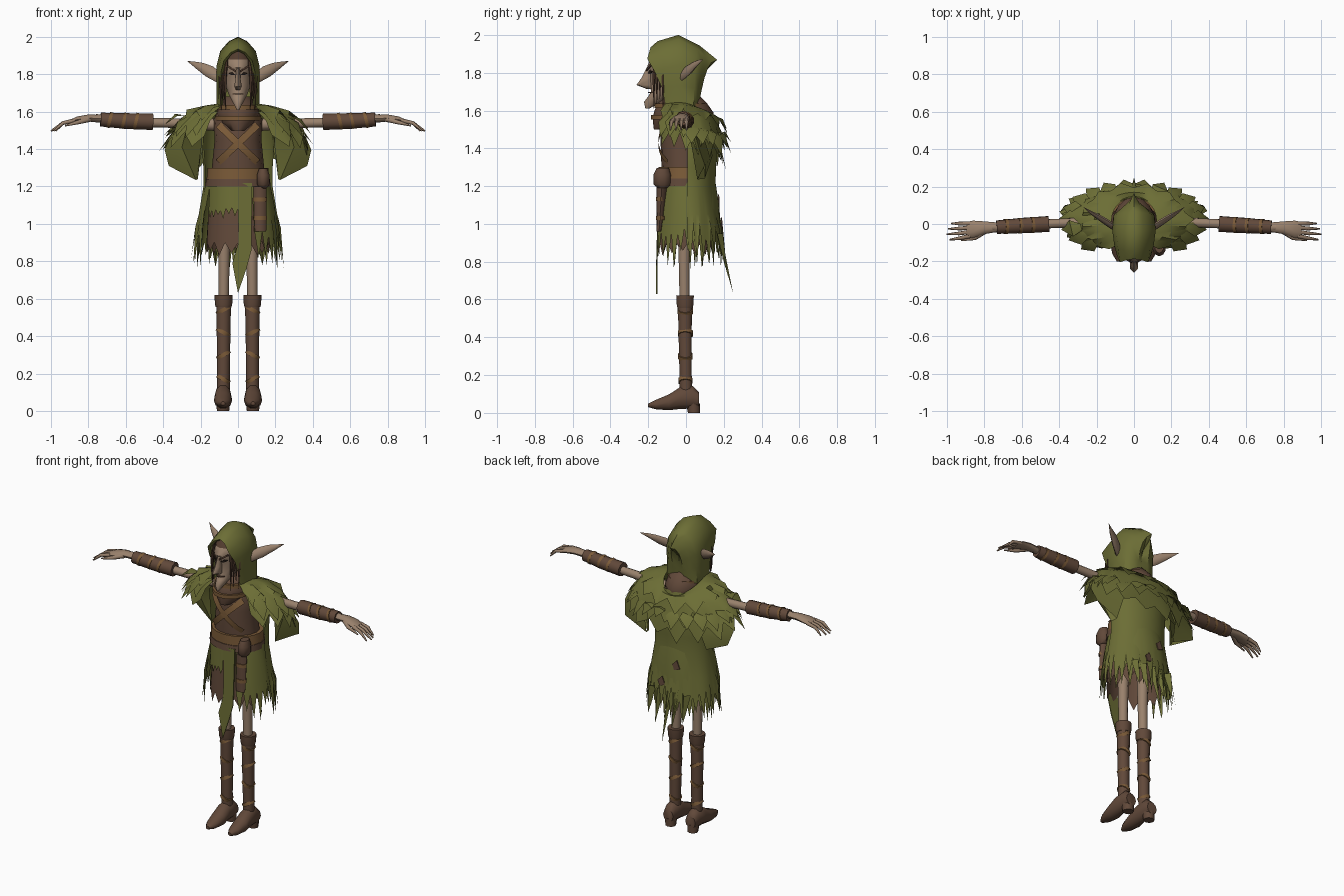
import bpy, bmesh, random
from math import sin, cos, pi, radians, sqrt
from mathutils import Vector as V

if "Cube" in bpy.data.objects:
    bpy.data.objects.remove(bpy.data.objects["Cube"])
random.seed(4)
made = []


def colour(name, r, g, b):
    m = bpy.data.materials.new(name)
    m.use_nodes = True
    m.diffuse_color = (r, g, b, 1)
    bsdf = m.node_tree.nodes["Principled BSDF"]
    bsdf.inputs["Base Color"].default_value = (r, g, b, 1)
    bsdf.inputs["Roughness"].default_value = 0.9
    return m


GREEN = colour("moss green cloth", .15, .155, .036)
BROWN = colour("dark brown leather", .12, .066, .042)
TAN = colour("tan strap", .2, .105, .04)
SKIN = colour("weathered skin", .32, .22, .15)
HAIR = colour("hair brown", .085, .045, .028)
DARK = colour("eye dark", .02, .013, .01)


def skin(name, rows, mat, closed=True):
    """Join rows of points with quads; closed rows become a capped solid."""
    bm = bmesh.new()
    grid = [[bm.verts.new(p) for p in row] for row in rows]
    n = len(grid[0])
    for a, b in zip(grid, grid[1:]):
        for i in range(n if closed else n - 1):
            j = (i + 1) % n
            bm.faces.new((a[i], a[j], b[j], b[i]))
    if closed:
        bm.faces.new(grid[0])
        bm.faces.new(grid[-1])
    bmesh.ops.remove_doubles(bm, verts=bm.verts, dist=1e-5)
    bmesh.ops.recalc_face_normals(bm, faces=bm.faces)
    me = bpy.data.meshes.new(name)
    bm.to_mesh(me)
    bm.free()
    me.materials.append(mat)
    ob = bpy.data.objects.new(name, me)
    bpy.context.collection.objects.link(ob)
    made.append(ob)


def circle(n):
    return [2 * pi * i / n for i in range(n)]


def tube(name, pts, radii, mat, n=10):
    pts = [V(p) for p in pts]
    if pts[0].z > pts[-1].z:
        pts, radii = pts[::-1], radii[::-1]
    rows = []
    for i, p in enumerate(pts):
        d = pts[min(i + 1, len(pts) - 1)] - pts[max(i - 1, 0)]
        q = V((0, 0, 1)).rotation_difference(d)
        rows.append([p + q @ V((cos(a), sin(a), 0)) * radii[i] for a in circle(n)])
    skin(name, rows, mat)


def stack(name, levels, mat, n=16, x=0):
    """Horizontal ovals: height, half width, front y, back y."""
    skin(name, [[(x + w * sin(a), (f + b) / 2 - (b - f) / 2 * cos(a), z)
                 for a in circle(n)] for z, w, f, b in levels], mat)


def plate(name, pts, mat):
    """Thin flat piece; thickness runs along y."""
    skin(name, [[(x, y + o, z) for x, y, z in pts] for o in (-.003, .003)], mat)


def cloth(name, rows, a0, a1, n, jag, mat, flare=.08, cy=.02):
    """Wrapped sheet with a torn hem. Rows: height, half width, depth, drop at back.
    Angles run from the front (0) round the left side."""
    out = []
    for k, (z, rx, ry, drop) in enumerate(rows):
        row, last = [], k == len(rows) - 1
        for i in range(n + 1):
            t = radians(a0 + (a1 - a0) * i / n)
            s, dz = 1, drop * ((1 - cos(t)) / 2) ** 3
            if last:
                dz += jag * random.uniform(.4, 1) if i % 2 else -jag * random.uniform(0, .4)
                s = 1 + flare * random.random() * (i % 2)
            row.append((rx * s * sin(t), cy - ry * s * cos(t), z - dz))
        out.append(row)
    skin(name, out, mat, False)


# Body and collar
stack("tunic_body", [(1.18, .145, -.125, .11), (1.3, .14, -.13, .11), (1.45, .125, -.135, .11),
                     (1.56, .13, -.13, .12), (1.63, .09, -.1, .1)], BROWN)
stack("neck_scarf", [(1.5, .05, -.17, .1), (1.54, .1, -.175, .14), (1.59, .118, -.17, .145),
                     (1.64, .1, -.15, .11), (1.68, .07, -.1, .07)], BROWN)
for i, (z, w, front, back) in enumerate(((1.565, .122, -.186, .13), (1.625, .115, -.168, .11))):
    stack(f"scarf_band_{i}", [(z - .012, w, front, back), (z + .012, w, front, back)], TAN)
stack("belt", [(1.24, .168, -.145, .135), (1.3, .162, -.145, .135)], TAN)
stack("lower_belt", [(1.2, .174, -.153, .14), (1.24, .171, -.149, .14)], BROWN)

# Crossed chest straps hugging the tunic
for side in (-1, 1):
    rows = []
    for i in range(9):
        x = -.105 + .21 * i / 8
        z = 1.53 - .2 * i / 8
        y = -.012 - .134 * sqrt(1 - (x / .138) ** 2)
        rows.append([(side * (x + s * .012), y, z + s * .014) for s in (-1, 1)])
    skin("chest_strap_left" if side > 0 else "chest_strap_right", rows, TAN, False)

# Tunic skirt, green skirt and cape
cloth("tunic_skirt", [(1.22, .145, .125, 0), (1.05, .16, .14, 0), (.89, .17, .15, 0)],
      0, 360, 30, .06, BROWN, .03, 0)
cloth("front_apron", [(1.22, .166, .145, 0), (1.15, .168, .15, 0), (1.07, .172, .157, 0)],
      -66, 0, 12, .045, GREEN, 0, 0)
cloth("outer_skirt", [(1.22, .17, .146, 0), (1.1, .195, .165, 0), (.93, .22, .175, 0)],
      24, 300, 46, .17, GREEN, .1, .01)
cape_rows = [(1.58, .14, .12, 0), (1.5, .2, .145, 0), (1.3, .185, .14, 0), (1.2, .185, .135, 0),
             (1.05, .21, .155, 0), (.92, .23, .175, 0)]
cloth("back_cape", cape_rows, 85, 290, 36, .17, GREEN, .12)
for i, (x, low) in enumerate(((-.12, .77), (-.05, .72), (0, .63), (.07, .73), (.13, .78))):
    skin(f"cape_tatter_{i}", [[(x - .03, .165, .95), (x, .195, .95), (x + .03, .165, .95)],
                              [(x - .014, .19, .84), (x, .208, .84), (x + .014, .19, .84)],
                              [(x, .25 - (low - .63) * .3, low)] * 3], GREEN, False)
plate("front_tail", [(0, -.147, 1.22), (.075, -.138, 1.22), (.072, -.152, .86), (.045, -.155, .76),
                     (0, -.155, .63), (-.03, -.155, .79), (.002, -.152, .9)], GREEN)
for i, (x, y, z) in enumerate(((-.05, .172, 1.12), (.045, .187, 1.0))):
    plate(f"cape_patch_{i}", [(x - .005, y, z + .035), (x + .025, y + .003, z + .005),
                              (x + .012, y + .003, z - .03), (x - .026, y, z - .018)], BROWN)

# Ragged shoulder mantle in overlapping layers
mantle = (("low", [(1.6, .22, .14, .08), (1.55, .31, .155, .1), (1.46, .37, .17, .1)], 29, 28, .08),
          ("middle", [(1.64, .12, .12, .09), (1.62, .2, .145, .07), (1.585, .29, .155, .07),
                      (1.525, .34, .175, .07)], 30, 30, .08),
          ("top", [(1.645, .12, .12, .09), (1.635, .19, .15, .07), (1.6, .28, .175, .07)], 28, 24, .06))
for label, rows, start, n, jag in mantle:
    cloth(f"mantle_{label}", rows, start, 360 - start, n, jag, GREEN, .18)
for i in range(18):
    t = radians(45 + 270 * i / 17)
    d = V((.29 * sin(t), .02 - .16 * cos(t), 1.58 - .05 * (1 - cos(t)) * (cos(t) < 0)))
    w = V((cos(t), sin(t), 0)) * .045
    tip = d + V((.11 * sin(t), -.06 * cos(t), -random.uniform(.04, .13)))
    mid = d.lerp(tip, .5) + V((0, 0, .02))
    skin(f"mantle_leaf_{i}", [[d - w * .4, d, d + w * .4], [mid - w, mid + V((0, 0, .012)), mid + w],
                              [tip, tip, tip]], GREEN, False)

# Hood: arches from brim to drooping back point
arch = [(0, 0), (.42, .06), (.82, .2), (1, .42), (.98, .7), (1, 1)]
stations = [(-.165, 1.925, -.1, 1.63, .08), (-.187, 1.935, -.11, 1.63, .092), (-.15, 1.967, -.09, 1.62, .105),
            (-.04, 2.0, -.03, 1.62, .116), (.07, 1.945, .04, 1.62, .108), (.12, 1.905, .06, 1.63, .075),
            (.165, 1.868, .07, 1.64, .035), (.075, 1.79, .07, 1.65, 0)]
rows = []
for yt, zt, yb, zb, w in stations:
    bulge, bend = (.045, .7) if yt < -.16 else (0, .7 if yt < 0 else .4)
    half = [(w * a, yt + (yb - yt) * v ** bend - bulge * sin(pi * min(1, 2 * v)), zt + (zb - zt) * v)
            for a, v in arch]
    rows.append([(-x, y, z) for x, y, z in half[:0:-1]] + half)
skin("hood", rows, GREEN, False)

# Head
stack("face", [(1.61, .008, -.215, -.195), (1.645, .026, -.222, -.13), (1.675, .042, -.2, -.08),
               (1.7, .055, -.185, -.04), (1.755, .072, -.192, 0), (1.81, .076, -.19, .02),
               (1.835, .076, -.205, .02), (1.87, .07, -.19, .02), (1.92, .05, -.15, .01)], SKIN, 14)
stack("hairline", [(1.88, .072, -.188, .02), (1.922, .054, -.155, .01)], HAIR, 14)
stack("nose", [(1.715, .012, -.21, -.17), (1.735, .024, -.262, -.17), (1.77, .017, -.237, -.17),
               (1.83, .01, -.207, -.17)], SKIN, 6)
stack("mouth", [(1.692, .03, -.2, -.13), (1.698, .03, -.2, -.13)], HAIR)
for side in (-1, 1):
    tag = "left" if side > 0 else "right"
    plate(f"eye_{tag}", [(side * x, y, z) for x, y, z in
          ((.014, -.198, 1.797), (.032, -.192, 1.812), (.052, -.175, 1.806), (.034, -.19, 1.795))], DARK)
    plate(f"eyebrow_{tag}", [(side * x, y, z) for x, y, z in
          ((.01, -.208, 1.82), (.055, -.185, 1.85), (.06, -.18, 1.84), (.012, -.208, 1.81))], HAIR)
    for i in range(4):
        x = side * (.066 + .008 * i)
        y = -.16 + .016 * i
        tube(f"hair_lock_{i}_{tag}", [(x * .9, y, 1.89), (x * 1.06, y - .01, 1.78),
             (x, y - .01, 1.61 + .025 * (i % 3))], (.008, .009, .001), HAIR, 6)
    # Swept-back pointed ear
    rows = []
    for x, y, z, h, d in ((.09, -.025, 1.785, .025, .012), (.125, -.005, 1.8, .042, .018),
                          (.18, .03, 1.825, .036, .016), (.23, .06, 1.85, .018, .009),
                          (.27, .09, 1.87, .001, .001)):
        rows.append([(side * (x + h * .2 * sin(a)), y + d * cos(a) + h * .4 * sin(a), z + h * sin(a))
                     for a in circle(8)])
    skin(f"ear_{tag}", rows, SKIN)

# Limbs, built once per side
for side in (-1, 1):
    tag = "left" if side > 0 else "right"

    def at(x, y, z):
        return (side * x, y, z)

    tube(f"arm_{tag}", [at(.1, .02, 1.53), at(.3, .008, 1.538), at(.48, 0, 1.542), at(.76, -.018, 1.565)],
         (.035, .026, .025, .022), SKIN)
    tube(f"bracer_{tag}", [at(.455, 0, 1.546), at(.6, -.008, 1.55), at(.735, -.017, 1.558)],
         (.044, .042, .037), BROWN)
    for i, x in enumerate((.545, .61, .685)):
        y, z, r = -.012 * (x - .45) / .2, 1.545 + .045 * (x - .455), .047 - .02 * (x - .455)
        tube(f"bracer_band_{i}_{tag}", [at(x - .008, y, z - .002), at(x + .008, y, z + .002)], (r, r), TAN)
    palm = ((.72, -.017, 1.562, .024, .021), (.8, -.02, 1.566, .034, .02), (.86, -.028, 1.558, .046, .017),
            (.895, -.032, 1.547, .043, .012))
    skin(f"hand_{tag}", [[at(x, y + w * cos(a), z + h * sin(a)) for a in circle(10)]
                         for x, y, z, w, h in palm], SKIN)
    for i in range(4):
        y, reach = .002 - .022 * i, (.975, .993, 1.0, .985)[i]
        tube(f"finger_{i}_{tag}", [at(.875, y, 1.552), at(.935, y * 1.2, 1.54), at(reach, y * 1.3, 1.497)],
             (.012, .01, .004), SKIN, 8)
    tube(f"thumb_{tag}", [at(.79, -.035, 1.56), at(.85, -.075, 1.545), at(.925, -.088, 1.525)],
         (.015, .012, .004), SKIN, 8)

    # Folded sleeve flap behind the arm
    skin(f"sleeve_flap_{tag}", [[at(.17, .04, 1.52), at(.27, .0, 1.53), at(.36, .05, 1.47)],
                                [at(.2, .09, 1.39), at(.3, .03, 1.41), at(.392, .07, 1.395)],
                                [at(.215, .1, 1.24), at(.225, .06, 1.235), at(.37, .1, 1.31)]], GREEN, False)
    skin(f"sleeve_back_{tag}", [[at(.15, .12, 1.48), at(.36, .05, 1.47)], [at(.2, .14, 1.36), at(.392, .07, 1.395)],
                                [at(.215, .1, 1.24), at(.37, .1, 1.31)]], GREEN, False)

    # Leg, boot and shoe
    tube(f"leg_{tag}", [at(.075, -.01, 1.15), at(.075, -.01, .8), at(.077, -.008, .58)], (.04, .03, .027), SKIN)
    tube(f"boot_shaft_{tag}", [at(.078, 0, .09), at(.078, -.002, .2), at(.077, -.005, .45), at(.077, -.005, .59)],
         (.034, .034, .037, .04), BROWN)
    tube(f"boot_cuff_{tag}", [at(.077, -.005, .555), at(.077, -.005, .57), at(.077, -.005, .62)],
         (.042, .046, .049), BROWN)
    for i, z in enumerate((.17, .3, .42, .54)):
        lean = .005 if i % 2 else -.005
        r = .0375 + .01 * z
        tube(f"boot_wrap_{i}_{tag}", [at(.078 - lean, -.003, z - .009), at(.078 + lean, -.003, z + .009)],
             (r, r), TAN)
    foot = ((-.2, .03, .05, .012), (-.16, .018, .07, .036), (-.09, .012, .1, .049), (-.03, .018, .14, .045),
            (.035, .02, .145, .043), (.07, .03, .11, .036))
    skin(f"shoe_{tag}", [[at(.08 + w * cos(a), y, (lo + hi) / 2 + (hi - lo) / 2 * sin(a)) for a in circle(10)]
                         for y, lo, hi, w in foot], BROWN)
    stack(f"shoe_heel_{tag}", [(0, .033, .01, .075), (.05, .036, .0, .075)], BROWN, 8, side * .08)

# Belt pouch and hanging strap on the left hip
stack("pouch", [(1.19, .018, -.15, -.1), (1.21, .034, -.172, -.08), (1.26, .036, -.172, -.08),
                (1.295, .024, -.155, -.09)], BROWN, 10, .135)
stack("hanging_strap", [(.96, .033, -.155, -.13), (1.2, .035, -.155, -.1)], BROWN, 8, .118)
for i, z in enumerate((1.02, 1.12)):
    stack(f"strap_stripe_{i}", [(z, .037, -.16, -.11), (z + .022, .037, -.16, -.11)], TAN, 8, .118)

# Smooth rounded parts, keep creases sharp
bpy.ops.object.select_all(action='DESELECT')
for ob in made:
    ob.select_set(True)
bpy.context.view_layer.objects.active = made[0]
bpy.ops.object.shade_smooth_by_angle(angle=radians(48))
